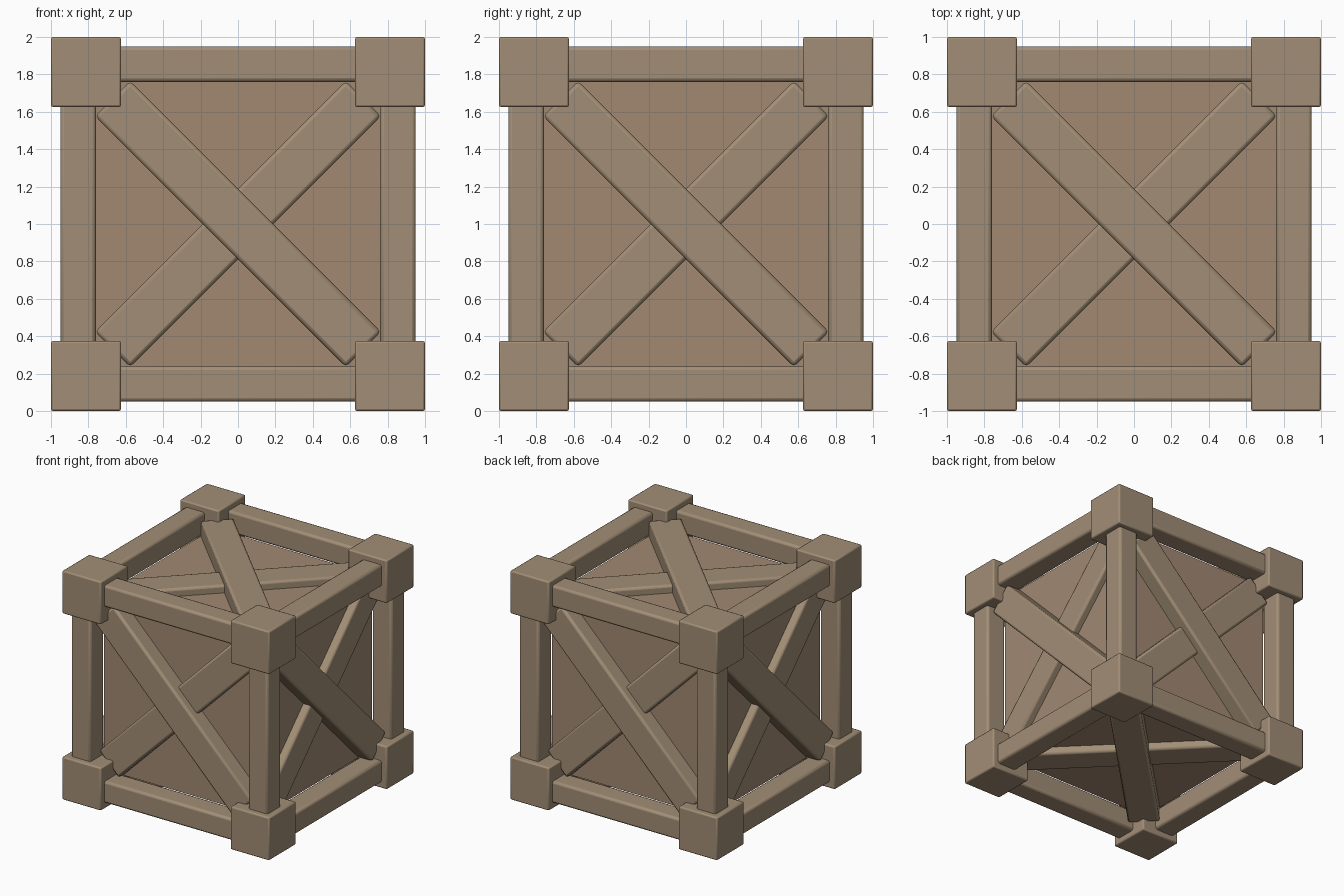
import bpy
from math import pi, sqrt
from mathutils import Matrix, Vector

if "Cube" in bpy.data.objects:
    bpy.data.objects.remove(bpy.data.objects["Cube"])

CENTRE = Matrix.Translation((0, 0, 1))


def material(name, rgb):
    m = bpy.data.materials.new(name)
    m.diffuse_color = (*rgb, 1)
    m.use_nodes = True
    m.node_tree.nodes["Principled BSDF"].inputs["Base Color"].default_value = m.diffuse_color
    return m


wood = material("wood", (0.36, 0.27, 0.18))
panel_wood = material("panel_wood", (0.36, 0.25, 0.17))


def block(name, size, matrix, bevel, mat=wood):
    """Box of the given size, placed by a matrix around the crate centre."""
    bpy.ops.mesh.primitive_cube_add(size=1)
    ob = bpy.context.object
    ob.name = name
    ob.data.transform(Matrix.Diagonal((*size, 1)))
    ob.matrix_world = CENTRE @ matrix
    ob.data.materials.append(mat)
    if bevel:
        mod = ob.modifiers.new("soft_edges", 'BEVEL')
        mod.width, mod.segments = bevel, 2
        bpy.ops.object.shade_smooth_by_angle(angle=pi / 5)
    return ob


# inner box forming the six panels
block("inner_panels", (1.525, 1.525, 1.525), Matrix(), 0, panel_wood)

# corner blocks
C = 0.375
for x in (-1, 1):
    for y in (-1, 1):
        for z in (-1, 1):
            pos = Vector((x, y, z)) * (1 - C / 2)
            block("corner_block", (C, C, C), Matrix.Translation(pos), 0.012)

# edge beams along each axis
B, OFF = 0.19, 0.855
for axis in range(3):
    for a in (-1, 1):
        for b in (-1, 1):
            pos, size = [a * OFF, b * OFF], [B, B]
            pos.insert(axis, 0)
            size.insert(axis, 1.4)
            block("edge_beam", size, Matrix.Translation(pos), 0.02)

# crossed braces: one raised, one set behind it, on every face
faces = [Matrix.Rotation(i * pi / 2, 4, 'Z') for i in range(4)]
faces += [Matrix.Rotation(s * pi / 2, 4, 'X') for s in (-1, 1)]
for face in faces:
    for name, angle, front in (("raised_brace", pi / 4, 0.90), ("rear_brace", -pi / 4, 0.83)):
        depth = front - 0.70
        m = face @ Matrix.Translation((0, -front + depth / 2, 0)) @ Matrix.Rotation(angle, 4, 'Y')
        block(name, (1.34 * sqrt(2), depth, 0.265), m, 0.02)
